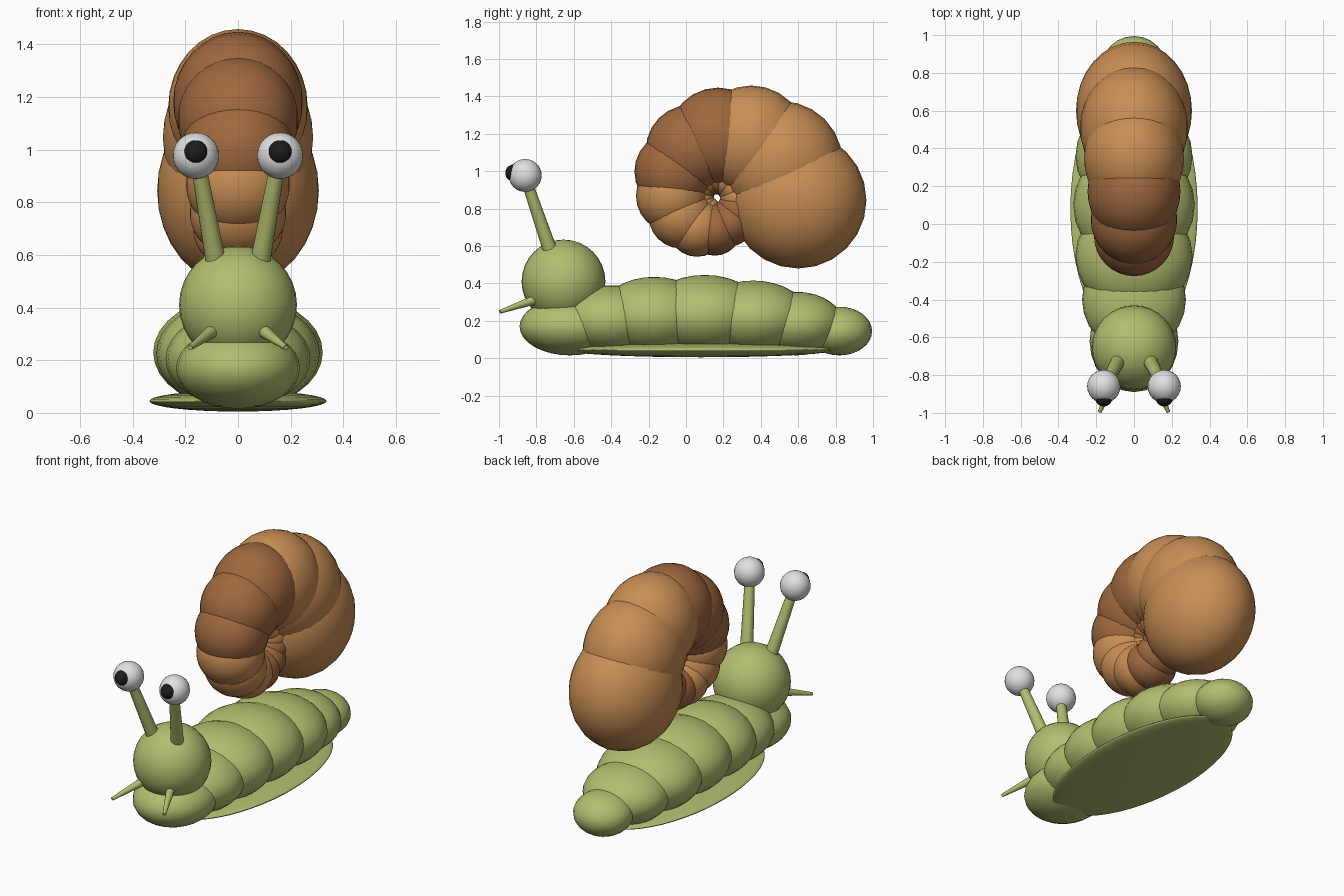
import bpy, math
from mathutils import Vector

if "Cube" in bpy.data.objects:
    bpy.data.objects.remove(bpy.data.objects["Cube"])


def material(name, rgb):
    m = bpy.data.materials.new(name)
    m.diffuse_color = (*rgb, 1)
    m.use_nodes = True
    m.node_tree.nodes["Principled BSDF"].inputs["Base Color"].default_value = m.diffuse_color
    return m


GREEN = material("slug green", (0.45, 0.51, 0.16))
LIGHT = material("light shell brown", (0.58, 0.27, 0.09))
DARK = material("dark shell brown", (0.35, 0.14, 0.05))
WHITE = material("eye white", (0.75, 0.75, 0.75))
BLACK = material("pupil black", (0.012, 0.012, 0.012))


def finish(name, mat):
    ob = bpy.context.object
    ob.name = name
    ob.data.materials.append(mat)
    bpy.ops.object.shade_smooth_by_angle(angle=math.radians(40))
    return ob


def ellipsoid(name, loc, radii, mat, segs=24, rings=16):
    bpy.ops.mesh.primitive_uv_sphere_add(segments=segs, ring_count=rings, location=loc)
    bpy.context.object.scale = radii
    return finish(name, mat)


def taper(name, start, end, r1, r2, mat):
    a, b = Vector(start), Vector(end)
    d = b - a
    bpy.ops.mesh.primitive_cone_add(vertices=16, radius1=r1, radius2=r2,
                                    depth=d.length, location=(a + b) / 2)
    bpy.context.object.rotation_euler = d.to_track_quat('Z', 'Y').to_euler()
    return finish(name, mat)


# Body: overlapping segments from chest to tail (y, z, rx, ry, rz)
segments = [
    (-0.62, 0.17, 0.235, 0.27, 0.155),
    (-0.40, 0.205, 0.275, 0.28, 0.185),
    (-0.17, 0.225, 0.31, 0.30, 0.21),
    (0.10, 0.23, 0.322, 0.32, 0.215),
    (0.36, 0.215, 0.31, 0.30, 0.20),
    (0.59, 0.185, 0.255, 0.25, 0.17),
    (0.82, 0.145, 0.175, 0.175, 0.13),
]
for i, (y, z, rx, ry, rz) in enumerate(segments):
    ellipsoid(f"body_segment_{i + 1}", (0, y, z), (rx, ry, rz), GREEN)

# Flat sole
ellipsoid("sole", (0, 0.08, 0.045), (0.337, 0.72, 0.04), GREEN, 48, 16)

# Head
ellipsoid("head", (0, -0.655, 0.41), (0.224,) * 3, GREEN, 32, 16)

# Eyes, stalks and lower feelers, mirrored
for side, s in (("left", 1), ("right", -1)):
    taper(f"eye_stalk_{side}", (s * 0.087, -0.73, 0.587), (s * 0.15, -0.85, 0.94),
          0.038, 0.029, GREEN)
    ellipsoid(f"eye_{side}", (s * 0.16, -0.86, 0.977), (0.088,) * 3, WHITE)
    ellipsoid(f"pupil_{side}", (s * 0.16, -0.92, 0.99), (0.046,) * 3, BLACK)
    taper(f"feeler_{side}", (s * 0.092, -0.80, 0.315), (s * 0.182, -0.995, 0.248),
          0.026, 0.01, GREEN)

# Shell: shrinking spheres along a spiral, colours change every three chambers
for i in range(21):
    f = 0.9 ** i
    a = math.radians(-2 + 30 * i)
    d, r = 0.44 * f, 0.365 * f
    rx = 0.307 * f ** 0.7
    ob = ellipsoid(f"shell_chamber_{i + 1}",
                   (0, 0.16 + d * math.cos(a), 0.86 + d * math.sin(a)),
                   (r, r, rx), LIGHT if (i // 3) % 2 == 0 else DARK)
    # Poles lie along the shell's axis
    ob.rotation_euler = (0, math.pi / 2, 0)
